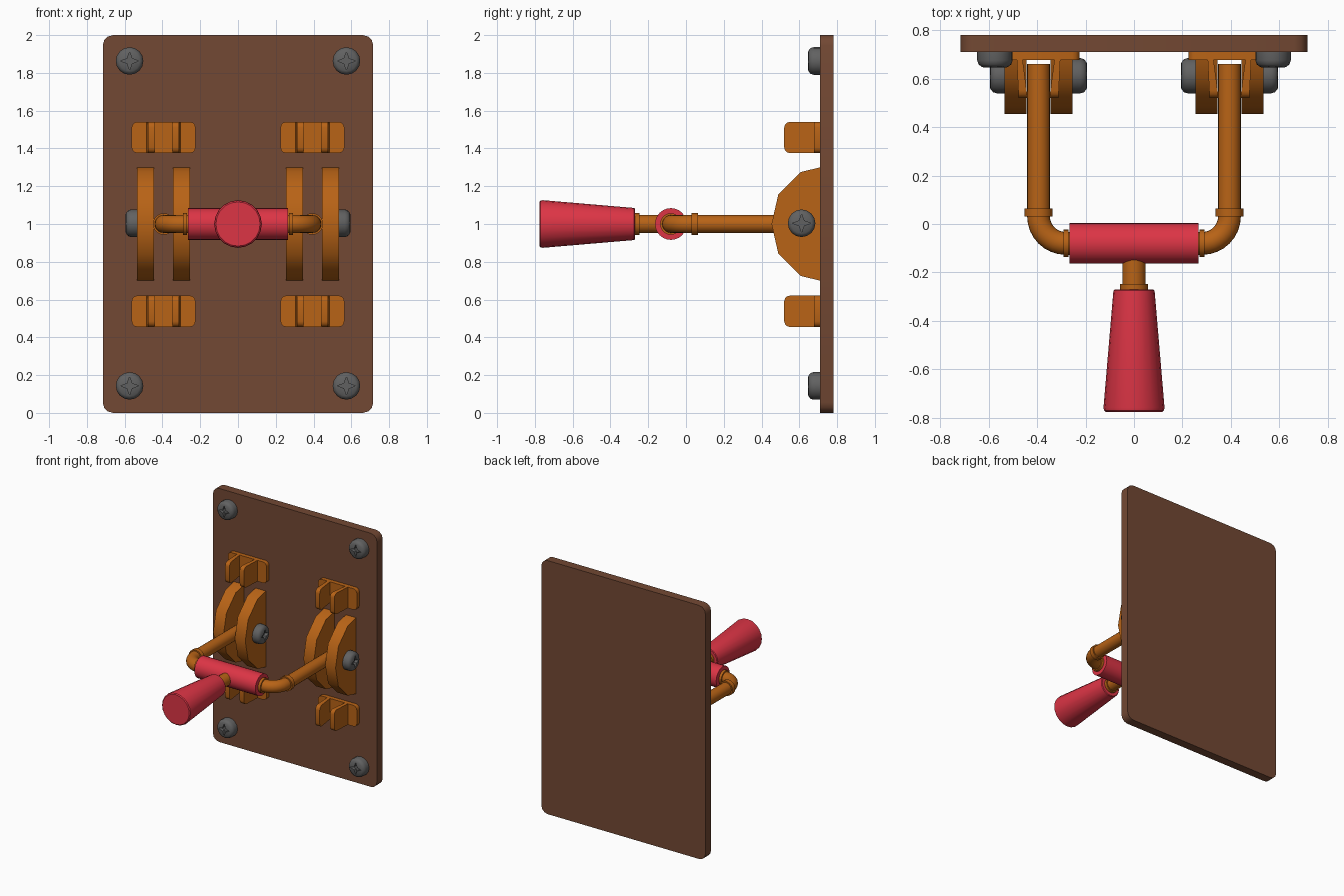
import bpy, bmesh
from math import sin, cos, pi, radians
from mathutils import Vector

if "Cube" in bpy.data.objects:
    bpy.data.objects.remove(bpy.data.objects["Cube"])


def material(name, rgb):
    m = bpy.data.materials.new(name)
    m.diffuse_color = (*rgb, 1)
    m.use_nodes = True
    m.node_tree.nodes["Principled BSDF"].inputs["Base Color"].default_value = m.diffuse_color
    return m


WOOD = material("brown_board", (0.17, 0.065, 0.033))
COPPER = material("copper", (0.48, 0.125, 0.008))
RED = material("red_grip", (0.72, 0.035, 0.06))
STEEL = material("dark_steel", (0.12, 0.12, 0.12))


def loft(name, rings, mat, angle=35):
    """Skin equal-length rings of points and cap both ends."""
    bm = bmesh.new()
    loops = [[bm.verts.new(p) for p in ring] for ring in rings]
    n = len(loops[0])
    for a, b in zip(loops, loops[1:]):
        for i in range(n):
            j = (i + 1) % n
            bm.faces.new((a[i], a[j], b[j], b[i]))
    bm.faces.new(loops[0])
    bm.faces.new(loops[-1])
    bmesh.ops.recalc_face_normals(bm, faces=bm.faces)
    me = bpy.data.meshes.new(name)
    bm.to_mesh(me)
    bm.free()
    me.materials.append(mat)
    ob = bpy.data.objects.new(name, me)
    bpy.context.collection.objects.link(ob)
    bpy.ops.object.select_all(action='DESELECT')
    ob.select_set(True)
    bpy.context.view_layer.objects.active = ob
    bpy.ops.object.shade_smooth_by_angle(angle=radians(angle))
    return ob


def turned(name, origin, direction, profile, mat, n=20):
    """Lathe a profile of (radius, height); radius may be a function of the angle."""
    q = Vector(direction).to_track_quat('Z', 'Y')
    rings = []
    for r, h in profile:
        ring = []
        for i in range(n):
            a = 2 * pi * i / n
            rr = r(a) if callable(r) else r
            ring.append(Vector(origin) + q @ Vector((rr * cos(a), rr * sin(a), h)))
        rings.append(ring)
    return loft(name, rings, mat)


def round_rect(x0, x1, y0, y1, r, steps=3):
    pts = []
    for cx, cy, start in ((x1 - r, y1 - r, 0), (x0 + r, y1 - r, 90),
                          (x0 + r, y0 + r, 180), (x1 - r, y0 + r, 270)):
        for k in range(steps + 1):
            a = radians(start + 90 * k / steps)
            pts.append((cx + r * cos(a), cy + r * sin(a)))
    return pts


def star(a):
    """Cross recess outline: straight lines between long and short points."""
    t = a % (pi / 2)
    t = min(t, pi / 2 - t)
    tip, notch = Vector((0.048, 0)), Vector((0.018 * cos(pi / 4), 0.018 * sin(pi / 4)))
    d = notch - tip
    return (tip.x * d.y) / (d.y * cos(t) - d.x * sin(t))


def screw(name, origin, direction):
    turned(name, origin, direction,
           [(0.073, -0.005), (0.073, 0.035), (0.068, 0.051), (0.055, 0.061),
            (star, 0.064), (star, 0.04)], STEEL, 16)


# Backing board with its corner screws
loft("back_board", [[(x, y, z) for x, z in round_rect(-0.716, 0.716, 0, 2, 0.055)]
                    for y in (0.71, 0.78)], WOOD)
for s in (-1, 1):
    for z in (0.143, 1.863):
        screw("board_screw", (s * 0.574, 0.71, z), (0, -1, 0))

AX, CZ, HY, TUBE = 0.394, 1.0, -0.08, 0.047
BRACKET = [(0.712, 0.70), (0.606, 0.725), (0.489, 0.842), (0.453, 1.0),
           (0.489, 1.158), (0.606, 1.275), (0.712, 1.30)]

for s in (-1, 1):
    cx = s * AX
    # Contact clips: base plate and two tapered prongs, above and below
    for z in (1.458, 0.538):
        base = round_rect(cx - 0.169, cx + 0.169, z - 0.083, z + 0.083, 0.03)
        loft("clip_base", [[(x, y, h) for x, h in base] for y in (0.677, 0.712)], COPPER)
        side = round_rect(0.52, 0.75, z - 0.083, z + 0.083, 0.03)
        side = [(min(y, 0.69), h if y < 0.66 else z + (0.083 if h > z else -0.083))
                for y, h in side if y < 0.66 or abs(h - z) > 0.0825]
        for t in (-1, 1):
            outer = [(cx + t * (0.082 + 0.05 * (y - 0.52)), y, h) for y, h in side]
            inner = [(cx + t * (0.045 + 0.13 * (y - 0.52)), y, h) for y, h in side]
            loft("clip_prong", [outer, inner], COPPER)
    # Pivot bracket cheeks with a screw on the outside of each
    for t in (-1, 1):
        loft("pivot_bracket", [[(cx + t * d, y, z) for y, z in BRACKET]
                               for d in (0.05, 0.14)], COPPER)
        screw("pivot_screw", (cx + t * 0.137, 0.612, CZ + 0.004), (t, 0, 0))
    # Arm tube that bends into the cross handle
    R = 0.112
    path = [((AX, 0.66), 0)]
    path += [((AX - R + R * cos(a), HY + R - R * sin(a)), a)
             for a in (pi / 2 * k / 8 for k in range(9))]
    path.append(((0.2, HY), pi / 2))
    rings = []
    for (x, y), a in path:
        ring = []
        for i in range(20):
            b = 2 * pi * i / 20
            u, v = TUBE * cos(b), TUBE * sin(b)
            ring.append((s * (x + u * cos(a)), y - u * sin(a), CZ + v))
        rings.append(ring)
    loft("arm_tube", rings, COPPER)
    turned("arm_collar", (cx, 0.03, CZ), (0, 1, 0), [(0.057, 0), (0.057, 0.034)], COPPER)
    turned("handle_collar", (s * 0.27, HY, CZ), (s, 0, 0), [(0.057, 0), (0.057, 0.02)], COPPER)

# Cross handle, stem and tapered pull grip
turned("cross_handle", (-0.266, HY, CZ), (1, 0, 0), [(0.084, 0), (0.084, 0.532)], RED, 24)
turned("grip_stem", (0, HY, CZ), (0, -1, 0), [(0.048, 0), (0.048, 0.21)], COPPER)
turned("stem_collar", (0, -0.247, CZ), (0, -1, 0), [(0.057, 0), (0.057, 0.03)], COPPER)
turned("pull_grip", (0, -0.27, CZ), (0, -1, 0),
       [(0.080, 0), (0.085, 0.005), (0.126, 0.488), (0.124, 0.499), (0.117, 0.505)], RED, 20)
